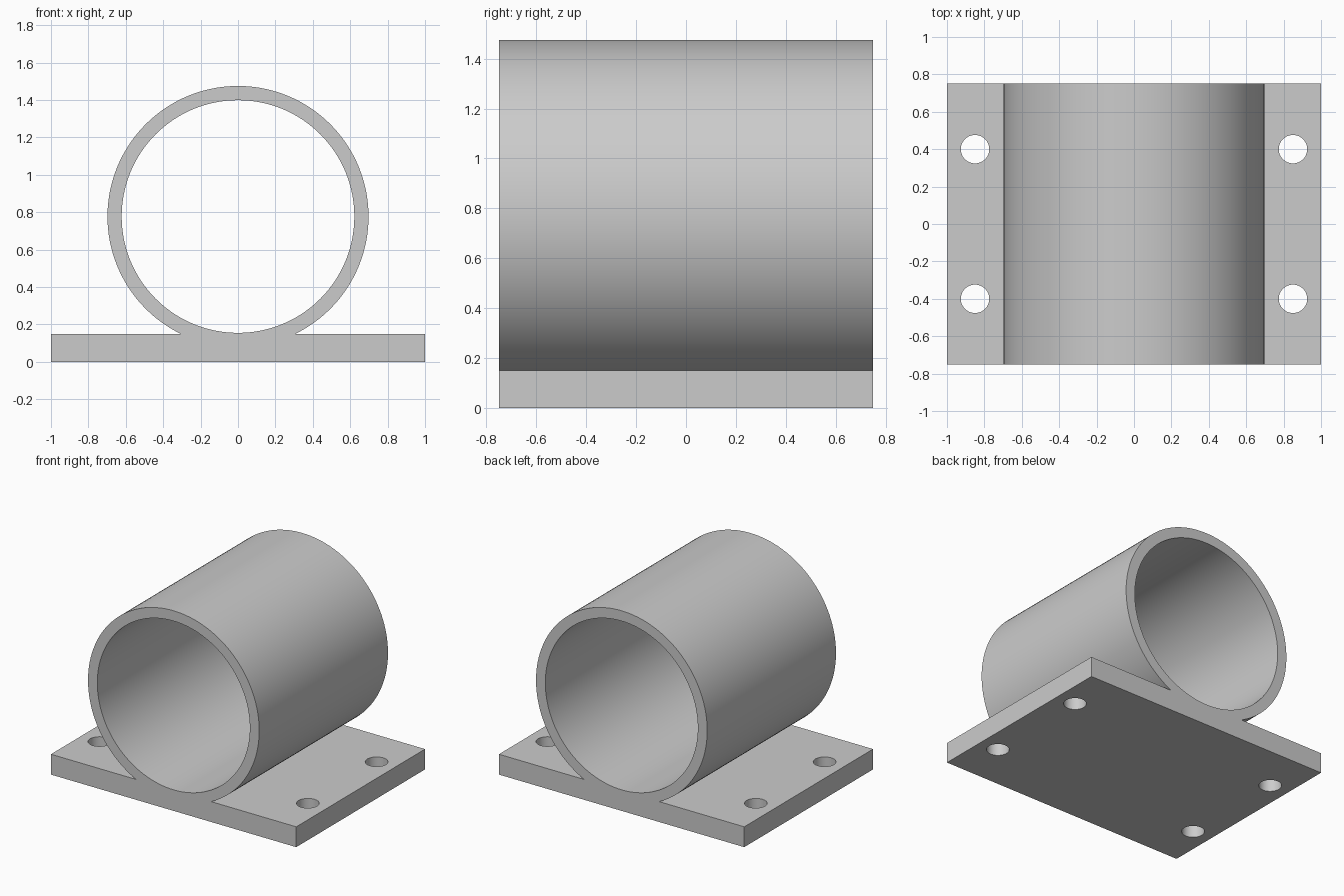
import bpy
import math

cube = bpy.data.objects.get("Cube")
if cube:
    bpy.data.objects.remove(cube, do_unlink=True)

LENGTH, THICK = 1.5, 0.15
OUTER, INNER, AXIS_Z = 0.698, 0.622, 0.777
SEGMENTS = 128

grey = bpy.data.materials.new("light grey")
grey.use_nodes = True
colour = (0.6, 0.6, 0.6, 1)
grey.diffuse_color = colour
grey.node_tree.nodes["Principled BSDF"].inputs["Base Color"].default_value = colour


def cylinder(name, radius, depth, location, sides, along_y=False):
    rotation = (math.pi / 2 if along_y else 0, 0, 0)
    bpy.ops.mesh.primitive_cylinder_add(vertices=sides, radius=radius, depth=depth,
                                        location=location, rotation=rotation)
    ob = bpy.context.object
    ob.name = name
    ob.data.materials.append(grey)
    return ob


def combine(target, tool, operation):
    """Apply a boolean to the target and discard the tool."""
    tool.hide_render = True
    mod = target.modifiers.new(operation.lower(), 'BOOLEAN')
    mod.operation, mod.solver, mod.object = operation, 'EXACT', tool
    bpy.context.view_layer.objects.active = target
    bpy.ops.object.modifier_apply(modifier=mod.name)
    bpy.data.objects.remove(tool, do_unlink=True)


# Base plate
bpy.ops.mesh.primitive_cube_add(size=1, location=(0, 0, THICK / 2))
bracket = bpy.context.object
bracket.name = "tube_bracket"
bracket.scale = (2, LENGTH, THICK)
bpy.ops.object.transform_apply(location=True, rotation=True, scale=True)
bracket.data.materials.append(grey)

# Tube sunk into the plate, then bored through
axis = (0, 0, AXIS_Z)
combine(bracket, cylinder("tube", OUTER, LENGTH, axis, SEGMENTS, True), 'UNION')
combine(bracket, cylinder("bore", INNER, LENGTH * 2, axis, SEGMENTS, True), 'DIFFERENCE')

# Four mounting holes
for x in (-0.85, 0.85):
    for y in (-0.4, 0.4):
        hole = cylinder("mounting_hole", 0.076, 1, (x, y, 0), 48)
        combine(bracket, hole, 'DIFFERENCE')

# Smooth curved walls, sharp edges
bpy.ops.object.select_all(action='DESELECT')
bracket.select_set(True)
bpy.context.view_layer.objects.active = bracket
bpy.ops.object.shade_smooth_by_angle(angle=math.radians(30))
